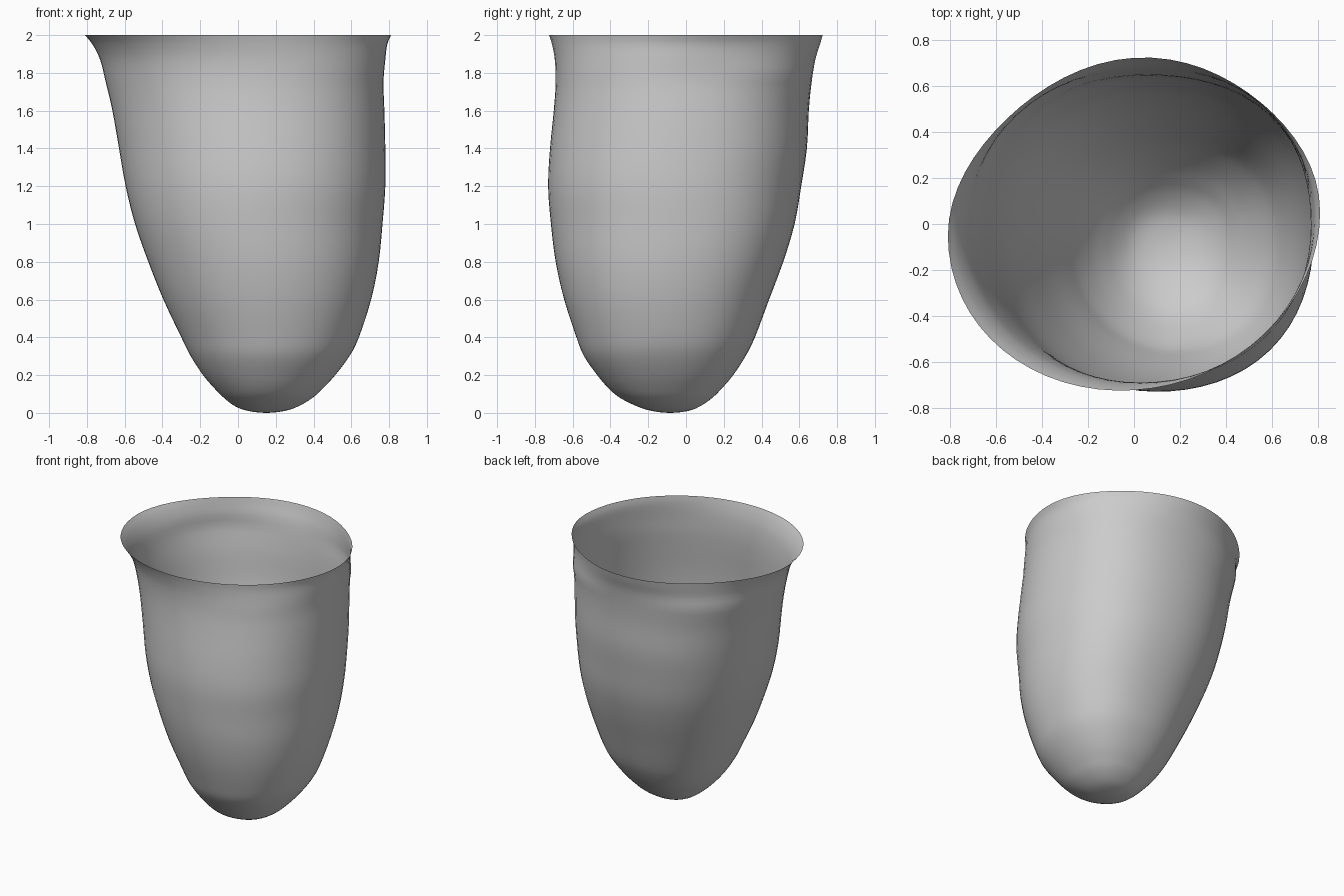
import bpy
import bmesh
import math

SIDES = 64
STEPS = 3

# Remove the default object
if "Cube" in bpy.data.objects:
    bpy.data.objects.remove(bpy.data.objects["Cube"], do_unlink=True)


def make_material(name, colour):
    mat = bpy.data.materials.new(name)
    mat.use_nodes = True
    mat.diffuse_color = colour
    mat.node_tree.nodes["Principled BSDF"].inputs["Base Color"].default_value = colour
    return mat


# Outline levels: height, left edge, right edge, front edge, back edge, skew
LEVELS = [
    (0, .15, .15, -.085, -.085, 0),
    (.01, .055, .245, -.18, .01, 0),
    (.035, -.015, .32, -.26, .075, 0),
    (.08, -.075, .395, -.35, .14, 0),
    (.13, -.125, .45, -.41, .19, 0),
    (.2, -.185, .515, -.47, .25, 0),
    (.3, -.25, .59, -.54, .315, 0),
    (.4, -.3, .64, -.58, .365, 0),
    (.6, -.395, .705, -.645, .44, 0),
    (.8, -.475, .745, -.69, .515, 0),
    (1, -.545, .765, -.715, .575, 0),
    (1.2, -.595, .78, -.73, .61, -.01),
    (1.4, -.63, .78, -.72, .64, -.01),
    (1.6, -.665, .775, -.7, .65, 0),
    (1.75, -.7, .77, -.69, .665, .01),
    (1.87, -.73, .78, -.695, .685, .03),
    (1.95, -.77, .79, -.71, .71, .05),
    (2, -.81, .81, -.725, .725, .07),
]
# Fullness of the four diagonal quarters, counter-clockwise from back left
BODY_FULLNESS = (.05, .03, 0, .025)
RIM_FULLNESS = (-.035, -.035, 0, 0)


def spline(a, b, c, d, t):
    """Smooth step from level b to level c."""
    return tuple(q + t * (r - p) / 2 + t * t * (p - 2.5 * q + 2 * r - s / 2)
                 + t ** 3 * (s - p + 3 * (q - r)) / 2
                 for p, q, r, s in zip(a, b, c, d))


def smooth_levels():
    z, x0, x1, y0, y1, skew = LEVELS[1]
    below = (z, x1, x0, y1, y0, skew)      # mirrored through the tip to round it
    above = tuple(2 * p - q for p, q in zip(LEVELS[-1], LEVELS[-2]))
    pts = [below] + LEVELS + [above]
    result = [spline(*pts[i:i + 4], k / STEPS)
              for i in range(len(pts) - 3) for k in range(STEPS)]
    return result[1:] + [LEVELS[-1]]


def ring_point(level, i):
    """Point on a skewed ellipse, fuller or flatter in each quarter."""
    z, x0, x1, y0, y1, skew = level
    angle = math.tau * i / SIDES
    quarter = i * 4 // SIDES
    rim = min(max((z - 1.8) / .2, 0), 1)
    full = BODY_FULLNESS[quarter] * (1 - rim) + RIM_FULLNESS[quarter] * rim
    scale = 1 + full * math.sin(2 * angle) ** 2
    x = (x0 + x1) / 2 + (x1 - x0) / 2 * scale * math.cos(angle)
    y = (y0 + y1) / 2 + (y1 - y0) / 2 * scale * math.sin(angle + skew)
    return x, y, z


# Open, thin-walled cup lofted from the rings
bm = bmesh.new()
rings = [[bm.verts.new(ring_point(level, i)) for i in range(SIDES)]
         for level in smooth_levels()]
tip = bm.verts.new(ring_point(LEVELS[0], 0))
for i in range(SIDES):
    j = (i + 1) % SIDES
    bm.faces.new((tip, rings[0][j], rings[0][i]))
    for low, high in zip(rings, rings[1:]):
        bm.faces.new((low[i], low[j], high[j], high[i]))
for face in bm.faces:
    face.smooth = True

mesh = bpy.data.meshes.new("cup_shell")
bm.to_mesh(mesh)
bm.free()
cup = bpy.data.objects.new("cup_shell", mesh)
bpy.context.collection.objects.link(cup)
mesh.materials.append(make_material("plain grey", (.6, .6, .6, 1)))
